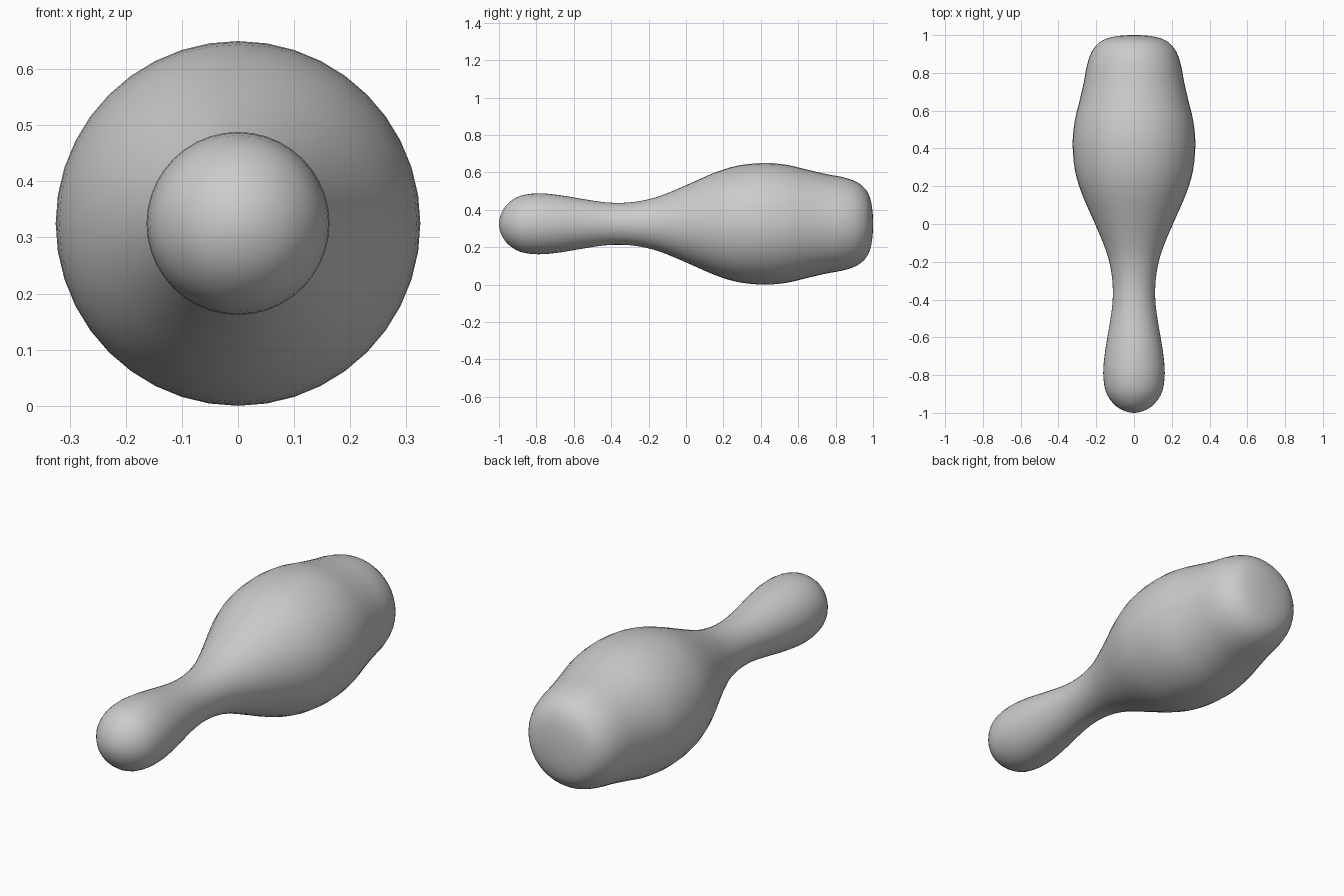
import bpy, bmesh, math
from mathutils import Vector

if "Cube" in bpy.data.objects:
    bpy.data.objects.remove(bpy.data.objects["Cube"])

AXIS_Z = 0.325
SIDES = 40

# Half profile: (position along y, radius), from head tip to base centre
profile = [(-1.0, 0), (-0.985, 0.062), (-0.948, 0.112), (-0.885, 0.15), (-0.79, 0.163),
           (-0.68, 0.154), (-0.56, 0.134), (-0.45, 0.117), (-0.36, 0.112), (-0.27, 0.118),
           (-0.17, 0.139), (-0.07, 0.176), (0.04, 0.224), (0.16, 0.276), (0.28, 0.312),
           (0.42, 0.325), (0.54, 0.315), (0.65, 0.289), (0.75, 0.266), (0.84, 0.249),
           (0.91, 0.225), (0.96, 0.185), (0.985, 0.135), (0.997, 0.07), (1.0, 0)]


def smooth(points, steps=3):
    """Catmull-Rom curve, mirrored across the axis at both ends."""
    p = [Vector(q) for q in points]
    p = [Vector((p[1].x, -p[1].y))] + p + [Vector((p[-2].x, -p[-2].y))]
    out = []
    for a, b, c, d in zip(p, p[1:], p[2:], p[3:]):
        for i in range(steps):
            t = i / steps
            out.append(0.5 * (2 * b + (c - a) * t + (2 * a - 5 * b + 4 * c - d) * t ** 2
                              + (3 * b - a - 3 * c + d) * t ** 3))
    return out + [p[-2]]


# Lathe the profile around the y axis
bm = bmesh.new()
verts = [bm.verts.new((0, q.x, AXIS_Z + max(q.y, 0))) for q in smooth(profile)]
edges = [bm.edges.new(pair) for pair in zip(verts, verts[1:])]
bmesh.ops.spin(bm, geom=verts + edges, cent=(0, 0, AXIS_Z), axis=(0, 1, 0),
               angle=math.tau, steps=SIDES, use_duplicate=False)
bmesh.ops.remove_doubles(bm, verts=bm.verts, dist=1e-5)
bmesh.ops.recalc_face_normals(bm, faces=bm.faces)
for f in bm.faces:
    f.smooth = True

mesh = bpy.data.meshes.new("pin_body")
bm.to_mesh(mesh)
bm.free()
pin = bpy.data.objects.new("pin_body", mesh)
bpy.context.collection.objects.link(pin)
